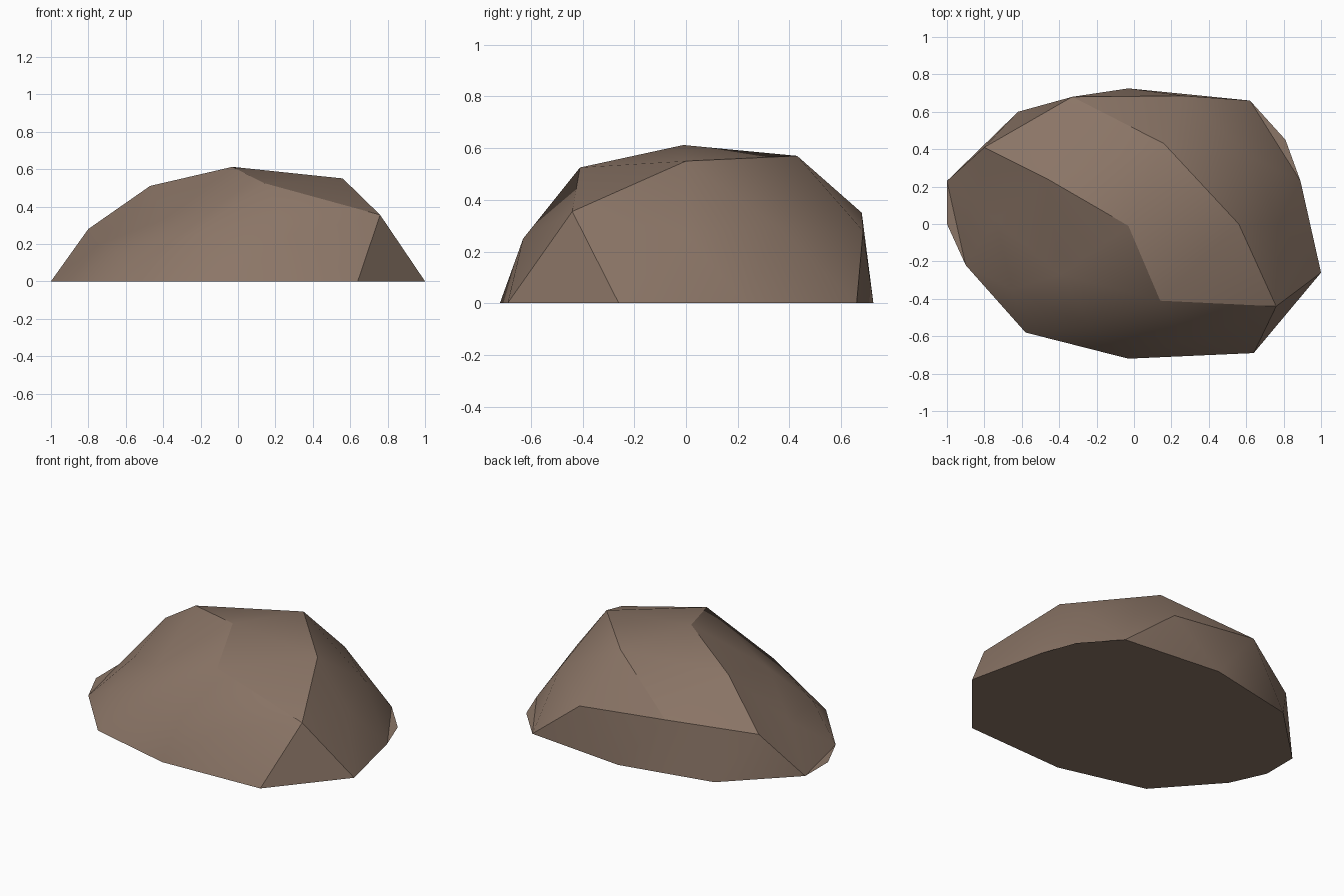
import bpy, bmesh, math

if "Cube" in bpy.data.objects:
    bpy.data.objects.remove(bpy.data.objects["Cube"])

# Faceted boulder: half of a distorted ball, built ring by ring from the ground up
base = [(.89, .23), (.62, .66), (-.03, .725), (-.62, .60), (-1, .23),
        (-.90, -.22), (-.58, -.58), (-.03, -.72), (.64, -.69), (1, -.26)]
middle = [(.77, .0, .27), (.64, .35, .30), (.27, .685, .28), (-.33, .68, .35), (-.80, .41, .28),
          (-.74, .02, .20), (-.65, -.35, .16), (-.24, -.54, .25), (.29, -.63, .25), (.76, -.44, .355)]
upper = [(.56, 0, .55), (.16, .43, .57), (-.47, .245, .51), (-.39, -.27, .335), (.14, -.41, .525)]
peak = (-.03, -.01, .612)

bm = bmesh.new()
b = [bm.verts.new((x, y, 0)) for x, y in base]
m = [bm.verts.new(p) for p in middle]
u = [bm.verts.new(p) for p in upper]
top = bm.verts.new(peak)

# Sides: zigzag between base and middle rings
for i in range(10):
    j = (i + 1) % 10
    bm.faces.new((b[i], m[j], m[i]))
    bm.faces.new((b[i], b[j], m[j]))

# Shoulder and cap
for k in range(5):
    n = (k + 1) % 5
    a, c, d = 2 * k, 2 * k + 1, (2 * k + 2) % 10
    bm.faces.new((m[a], m[c], u[k]))
    bm.faces.new((m[c], m[d], u[n]))
    bm.faces.new((m[c], u[n], u[k]))
    bm.faces.new((u[k], u[n], top))

# Flat underside, with two thin ground lips beyond the side walls
bm.faces.new(b[::-1])
for i, p in ((0, (.81, .45, 0)), (4, (-1, 0, 0))):
    bm.faces.new((b[i], bm.verts.new(p), b[i + 1]))

bm.normal_update()
me = bpy.data.meshes.new("boulder")
bm.to_mesh(me)
bm.free()
rock = bpy.data.objects.new("boulder", me)
bpy.context.collection.objects.link(rock)

stone = bpy.data.materials.new("brown stone")
stone.diffuse_color = (.26, .18, .135, 1)
stone.use_nodes = True
stone.node_tree.nodes["Principled BSDF"].inputs["Base Color"].default_value = stone.diffuse_color
me.materials.append(stone)

bpy.context.view_layer.objects.active = rock
rock.select_set(True)
bpy.ops.object.shade_smooth_by_angle(angle=math.radians(28))
